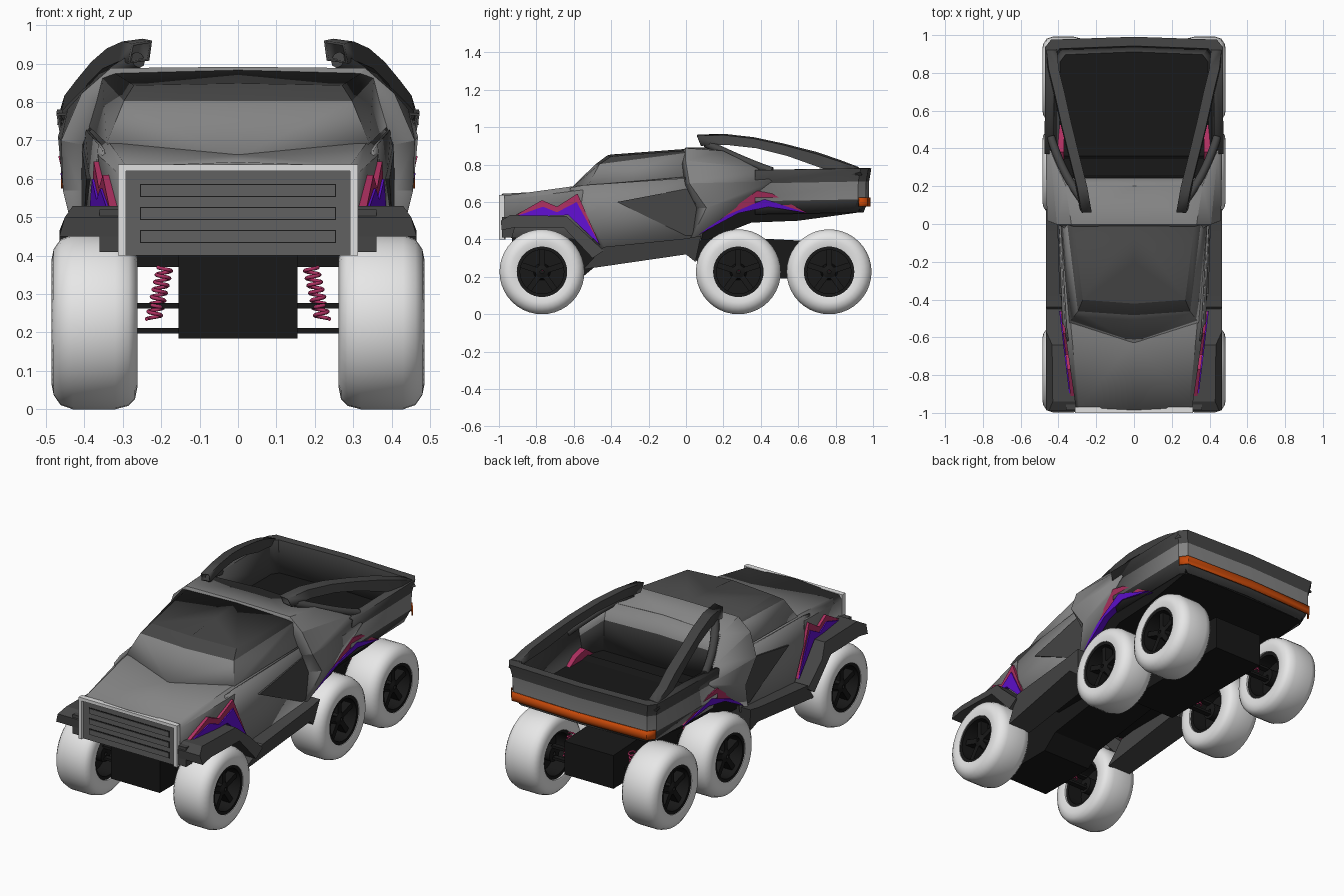
import bpy, bmesh
from math import sin, cos, pi, radians
from mathutils import Matrix

old = bpy.data.objects.get("Cube")
if old:
    bpy.data.objects.remove(old, do_unlink=True)

COLOURS = {
    "body_grey": (0.23, 0.23, 0.23), "dark_grey": (0.06, 0.06, 0.06),
    "grille_grey": (0.12, 0.12, 0.12), "black": (0.009, 0.009, 0.009),
    "tyre_white": (0.8, 0.8, 0.8), "trim_light": (0.75, 0.75, 0.75),
    "pink": (0.43, 0.03, 0.12), "purple": (0.12, 0.005, 0.65),
    "lamp_orange": (0.6, 0.07, 0.003),
}
MATS = {}
for key, rgb in COLOURS.items():
    mat = bpy.data.materials.new(key)
    mat.use_nodes = True
    mat.diffuse_color = (*rgb, 1)
    node = next(n for n in mat.node_tree.nodes if n.type == 'BSDF_PRINCIPLED')
    node.inputs["Base Color"].default_value = (*rgb, 1)
    MATS[key] = mat


def link(name, data, mats):
    obj = bpy.data.objects.new(name, data)
    bpy.context.collection.objects.link(obj)
    for m in mats:
        data.materials.append(MATS[m])
    return obj


def finish(name, bm, mats, angle=30):
    bmesh.ops.remove_doubles(bm, verts=bm.verts, dist=0.0005)
    bmesh.ops.recalc_face_normals(bm, faces=bm.faces)
    mesh = bpy.data.meshes.new(name)
    bm.to_mesh(mesh)
    bm.free()
    mesh.shade_smooth()
    mesh.set_sharp_from_angle(angle=radians(angle))
    return link(name, mesh, mats)


def skin(name, rows, bands):
    """Mirrored panel shell through rows of points, one colour per band."""
    mats = list(dict.fromkeys(bands))
    bm = bmesh.new()
    for side in (1, -1):
        grid = [[bm.verts.new((side * x, y, z)) for x, y, z in row] for row in rows]
        for a, b, colour in zip(grid, grid[1:], bands):
            for i in range(len(a) - 1):
                face = bm.faces.new((a[i], a[i + 1], b[i + 1], b[i]))
                face.material_index = mats.index(colour)
    obj = finish(name, bm, mats, 20)
    mod = obj.modifiers.new("thickness", 'SOLIDIFY')
    mod.thickness, mod.offset = 0.008, 0
    return obj


def prism(name, outline, x_in, x_out, mat):
    """Side outline (y, z) extruded in x on both sides."""
    bm = bmesh.new()
    reach = x_out if callable(x_out) else lambda y, z: x_out
    for side in (1, -1):
        inner = [bm.verts.new((side * x_in, y, z)) for y, z in outline]
        outer = [bm.verts.new((side * reach(y, z), y, z)) for y, z in outline]
        n = len(outline)
        for i in range(n):
            j = (i + 1) % n
            bm.faces.new((inner[i], inner[j], outer[j], outer[i]))
        bm.faces.new(outer)
        if x_in > 0:
            bm.faces.new(inner[::-1])
    return finish(name, bm, [mat])


def box(name, centre, size, mat):
    bm = bmesh.new()
    bmesh.ops.create_cube(bm, size=1, matrix=Matrix.Translation(centre) @ Matrix.Diagonal((*size, 1)))
    return finish(name, bm, [mat])


def lathe(bm, profile, side, y, z, n=40):
    """Closed (x, radius) profile turned about a wheel axle."""
    rings = [[bm.verts.new((side * x, y + r * sin(2 * pi * i / n), z - r * cos(2 * pi * i / n)))
              for i in range(n)] for x, r in profile]
    for a, b in zip(rings, rings[1:] + rings[:1]):
        for i in range(n):
            j = (i + 1) % n
            bm.faces.new((a[i], a[j], b[j], b[i]))


def tube(name, points, radius, mat, kind='POLY'):
    data = bpy.data.curves.new(name, 'CURVE')
    data.dimensions, data.bevel_depth = '3D', radius
    data.bevel_resolution, data.use_fill_caps = 2, True
    spline = data.splines.new(kind)
    spline.points.add(len(points) - 1)
    for p, co in zip(spline.points, points):
        p.co = (*co, 1)
    if kind == 'NURBS':
        spline.use_endpoint_u, spline.order_u = True, 4
    spline.use_smooth = True
    return link(name, data, [mat])


# Bonnet and lower cab
skin("bonnet", [
    [(.30, -.97, .41), (.305, -.97, .61), (.29, -.97, .63), (0, -.985, .64)],
    [(.35, -.56, .40), (.36, -.58, .66), (.33, -.57, .685), (0, -.62, .66)],
    [(.375, 0, .40), (.385, 0, .72), (.37, 0, .735), (0, 0, .735)]], ["body_grey"] * 2)
# Windscreen, side windows and dark roof
skin("cab_roof", [
    [(0, -.63, .655), (.34, -.52, .69), (.385, 0, .735)],
    [(0, -.48, .80), (.295, -.46, .80), (.35, 0, .86)],
    [(0, -.42, .845), (.27, -.40, .84), (.32, 0, .872)],
    [(0, -.40, .85), (0, -.2, .865), (0, 0, .88)]], ["body_grey", "dark_grey", "dark_grey"])
# Upright doors with dark inserts, standing on wider dark sills
skin("doors", [
    [(.35, -.47, .35), (.382, -.43, .35), (.40, .08, .39)],
    [(.34, -.60, .53), (.376, -.52, .53), (.405, .12, .57)],
    [(.35, -.62, .675), (.36, -.55, .69), (.395, .04, .73)]], ["body_grey"] * 2)
prism("door_inserts", [(-.37, .60), (0, .67), (.05, .68), (.12, .57), (.03, .42), (0, .42)], .36,
      lambda y, z: .406 + .03 * y, "dark_grey")
prism("sills", [(-.55, .24), (0, .32), (.05, .28), (.08, .42), (0, .405), (-.44, .36)],
      .28, lambda y, z: .465 - max(0, .34 - z) * .4, "dark_grey")

# Hoop behind the cab, sweeping back into the sides
skin("cab_hoop", [
    [(.39, .02, .40), (.405, .06, .57), (.405, 0, .69), (.36, -.02, .80), (.31, -.02, .862), (0, -.02, .868)],
    [(.41, .03, .40), (.452, .11, .57), (.457, .02, .70), (.405, 0, .82), (.33, 0, .885), (0, 0, .888)],
    [(.405, .10, .44), (.457, .38, .65), (.465, .46, .71), (.44, .38, .78), (.36, .2, .87), (0, .2, .885)]],
    ["body_grey"] * 2)
skin("cab_back_wall", [
    [(.44, .38, .78), (.36, .2, .87), (0, .2, .885)],
    [(.42, .37, .72), (.35, .24, .78), (0, .24, .79)],
    [(.40, .37, .60), (.35, .25, .60), (0, .25, .60)]], ["body_grey", "dark_grey"])


# Load bed: rings run along the side and round the tail
def bed_ring(d, z):
    return [(.467 + d, .37, z), (.465 + d, .93 + d, z + .01), (.435 + d, .97 + d, z + .01), (0, .985 + d, z + .01)]


skin("load_bed", [bed_ring(-.04, .535), bed_ring(-.012, .605), bed_ring(-.01, .70),
                  bed_ring(.003, .768), bed_ring(-.04, .768), bed_ring(-.07, .60)],
     ["dark_grey", "body_grey", "dark_grey", "dark_grey", "dark_grey"])
box("bed_floor", (0, .57, .595), (.79, .74, .03), "black")


def flank(y, z):
    return .468 - (.66 - z) * .25


prism("underbody", [(.02, .40), (.36, .62), (.62, .57), (.93, .57), (.93, .545), (.6, .5), (.35, .49), (.12, .40)],
      0, lambda y, z: flank(y, z) - .03, "black")
skin("tail_lamp", [[(.457, .925, z), (.427, .967, z), (0, .982, z)] for z in (.575, .595, .625)],
     ["lamp_orange"] * 2)

# Bladed bars arching back over the bed, with lower struts
BAR = [(.25, .06, .93, .9), (.275, .2, .935, .9), (.315, .36, .917, .9), (.355, .52, .88, 1),
       (.395, .7, .825, 1.3), (.425, .82, .79, 1.1), (.435, .92, .765, .7)]
SECTION = [(-.024, .03), (.024, .022), (.034, -.03), (-.016, -.022)]
skin("bed_bars", [[(x + dx, y + .02 * (dz < 0), z + dz * s) for dx, dz in SECTION + SECTION[:1]]
                  for x, y, z, s in BAR], ["dark_grey"] * 6)
for s, label in ((1, "left"), (-1, "right")):
    tube("bed_strut_" + label, [(s * x, y, z) for x, y, z in (
        (.26, .11, .91), (.33, .2, .875), (.39, .3, .82), (.44, .46, .765))], .022, "dark_grey", 'NURBS')

# Front flares and painted flashes
prism("front_flares", [(-.985, .45), (-.99, .50), (-.94, .53), (-.64, .525), (-.57, .46), (-.44, .34),
                       (-.50, .30), (-.65, .46), (-.91, .465)],
      .30, lambda y, z: .465 - max(0, z - .48) * .7, "dark_grey")
prism("front_flare_tips", [(-.985, .41), (-.985, .52), (-.90, .52), (-.93, .41)], .30, .36, "dark_grey")


def fender(y, z):
    return .39 + (y + .46) * .12


prism("front_flash_pink", [(-.91, .53), (-.77, .61), (-.69, .575), (-.58, .645), (-.46, .37), (-.63, .53)],
      .31, fender, "pink")
prism("front_flash_purple", [(-.92, .52), (-.765, .575), (-.69, .545), (-.585, .60), (-.46, .37), (-.63, .53)],
      .31, lambda y, z: fender(y, z) + .006, "purple")
prism("rear_flash_pink", [(.02, .40), (.38, .66), (.46, .645), (.65, .54), (.42, .59), (.25, .53)],
      .37, flank, "pink")
prism("rear_flash_purple", [(.02, .40), (.22, .53), (.42, .615), (.65, .54), (.44, .575), (.28, .54)],
      .37, lambda y, z: flank(y, z) + .006, "purple")

# Grille, light frame and slots
box("grille_panel", (0, -.975, .51), (.6, .02, .22), "grille_grey")
box("grille_frame_top", (0, -.985, .629), (.62, .03, .018), "trim_light")
prism("grille_frame_sides", [(-1, .40), (-.97, .40), (-.97, .638), (-1, .638)], .292, .312, "trim_light")
for i, z in enumerate((.45, .51, .57)):
    box(f"grille_slot_{i}", (0, -.986, z), (.51, .004, .034), "black")
    box(f"grille_bar_{i}", (0, -.988, z), (.504, .006, .028), "grille_grey")

# Chassis
prism("chassis", [(-.93, .42), (-.93, .185), (-.57, .185), (-.48, .26), (0, .33), (.1, .25), (.14, .19),
                  (.88, .19), (.88, .38), (.1, .42)], 0, .155, "black")
box("engine_bay", (0, -.69, .43), (.58, .54, .04), "black")
box("cab_floor", (0, -.2, .39), (.74, .5, .04), "black")

# Wheels, rims, axles and springs
TYRE = [(.27, .135), (.262, .17), (.268, .20), (.285, .218), (.32, .227), (.43, .227),
        (.462, .216), (.48, .19), (.485, .165), (.478, .135)]
RIM = [[(.28, .137), (.474, .137), (.474, .117), (.28, .117)],
       [(.37, .01), (.37, .119), (.39, .119), (.39, .01)],
       [(.30, .01), (.46, .01), (.45, .035), (.40, .045), (.30, .045)]]
HUB_Z = .227
for place, y in (("front", -.77), ("middle", .28), ("rear", .765)):
    for z in (.205, .27):
        box(f"{place}_axle_{'low' if z < .25 else 'high'}", (0, y, z), (.62, .03, .014), "black")
    for s, label in ((1, "left"), (-1, "right")):
        bm = bmesh.new()
        lathe(bm, TYRE, s, y, HUB_Z)
        finish(f"{place}_{label}_tyre", bm, ["tyre_white"], 50)
        bm = bmesh.new()
        for loop in RIM:
            lathe(bm, loop, s, y, HUB_Z)
        for k in range(5):
            bmesh.ops.create_cube(bm, size=1, matrix=Matrix.Translation((s * .425, y, HUB_Z))
                                  @ Matrix.Rotation(2 * pi * k / 5, 4, 'X')
                                  @ Matrix.Translation((0, 0, .075)) @ Matrix.Diagonal((.05, .03, .1, 1)))
        finish(f"{place}_{label}_rim", bm, ["black"])
        turns, steps = 7, 12
        coil = []
        for i in range(turns * steps + 1):
            t, a = i / (turns * steps), 2 * pi * i / steps
            coil.append((s * (.22 - .03 * t + .018 * cos(a)), y + .018 * sin(a), .235 + .135 * t))
        tube(f"{place}_{label}_spring", coil, .005, "pink")
